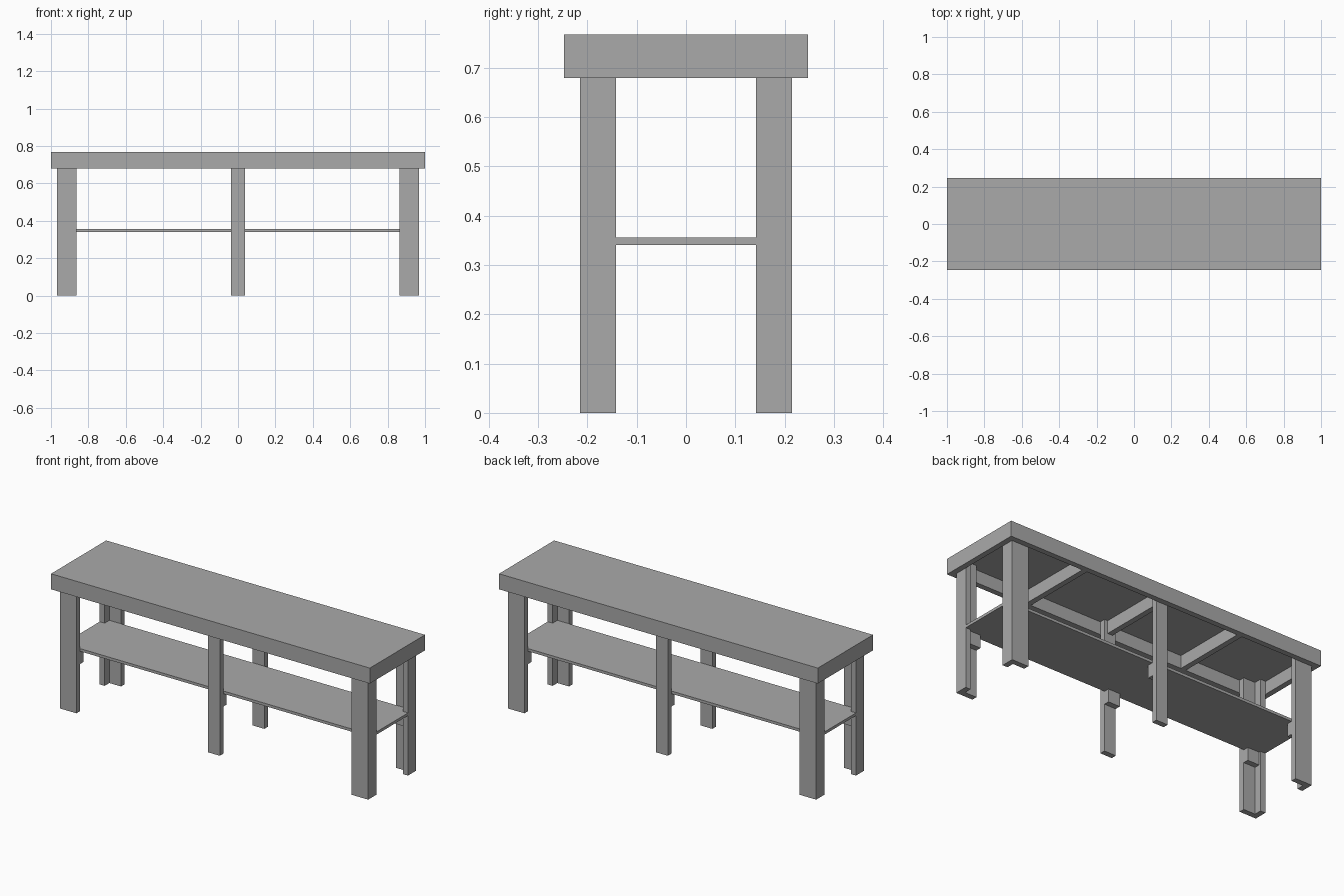
import bpy
import bmesh

cube = bpy.data.objects.get("Cube")
if cube:
    bpy.data.objects.remove(cube, do_unlink=True)

grey = bpy.data.materials.new("plain_grey")
grey.use_nodes = True
grey.diffuse_color = (0.4, 0.4, 0.4, 1)
grey.node_tree.nodes["Principled BSDF"].inputs["Base Color"].default_value = (0.4, 0.4, 0.4, 1)

THIN, WIDE, SHEET = 0.031, 0.073, 0.0155   # lumber and plywood sizes
HALF_Y, HEIGHT = 0.247, 0.767
DECK = HEIGHT - SHEET                      # underside of the top sheet
RIM_BOTTOM = 0.679
SHELF = 0.34                               # underside of the shelf
OUT_X, OUT_Y = 0.967, 0.215                # outer faces of the legs
MID_X = OUT_X - THIN                       # seam between the two corner boards
IN_X = MID_X - WIDE
IN_Y = OUT_Y - THIN


def prism(name, outline, z0, z1):
    """Extrude a flat outline from z0 up to z1."""
    bm = bmesh.new()
    face = bm.faces.new([bm.verts.new((x, y, z0)) for x, y in outline])
    up = bmesh.ops.extrude_face_region(bm, geom=[face])["geom"]
    for v in up:
        if isinstance(v, bmesh.types.BMVert):
            v.co.z = z1
    bmesh.ops.recalc_face_normals(bm, faces=bm.faces)
    mesh = bpy.data.meshes.new(name)
    bm.to_mesh(mesh)
    bm.free()
    mesh.materials.append(grey)
    obj = bpy.data.objects.new(name, mesh)
    bpy.context.collection.objects.link(obj)
    return obj


def board(name, x0, x1, y0, y1, z0, z1):
    return prism(name, [(x0, y0), (x1, y0), (x1, y1), (x0, y1)], z0, z1)


# Top sheet with a rim and cross joists beneath it
board("top_sheet", -1, 1, -HALF_Y, HALF_Y, DECK, HEIGHT)
inner = HALF_Y - THIN
for side, s in (("front", -1), ("back", 1)):
    board(side + "_rim", -1, 1, s * inner, s * HALF_Y, RIM_BOTTOM, DECK)
for side, s in (("right", -1), ("left", 1)):
    board(side + "_rim", s * (1 - THIN), s, -inner, inner, RIM_BOTTOM, DECK)
for side, x in (("right", -0.5), ("middle", 0), ("left", 0.5)):
    reach = IN_Y if x == 0 else inner
    board(side + "_joist", x - THIN / 2, x + THIN / 2, -reach, reach, RIM_BOTTOM, DECK)

# Legs: two boards at each corner, one in the middle, each with a shelf block
for depth, t in (("front", -1), ("back", 1)):
    for side, s in (("right", -1), ("left", 1)):
        name = depth + "_" + side
        board(name + "_leg_end", s * MID_X, s * OUT_X,
              t * (OUT_Y - WIDE), t * OUT_Y, 0, DECK)
        board(name + "_leg_face", s * IN_X, s * MID_X, t * IN_Y, t * OUT_Y, 0, DECK)
        board(name + "_shelf_block", s * IN_X, s * MID_X,
              t * (IN_Y - THIN), t * IN_Y, SHELF - WIDE, SHELF)
    board(depth + "_middle_leg", -WIDE / 2, WIDE / 2, t * IN_Y, t * OUT_Y, 0, DECK)
    board(depth + "_middle_shelf_block", -WIDE / 2, WIDE / 2,
          t * (IN_Y - THIN), t * IN_Y, SHELF - WIDE, SHELF)

# Shelf notched around the corner boards
notch = OUT_Y - WIDE
quarter = [(OUT_X, notch), (MID_X, notch), (MID_X, IN_Y)]
half = quarter + [(-x, y) for x, y in reversed(quarter)]
prism("shelf", half + [(x, -y) for x, y in reversed(half)], SHELF, SHELF + SHEET)
